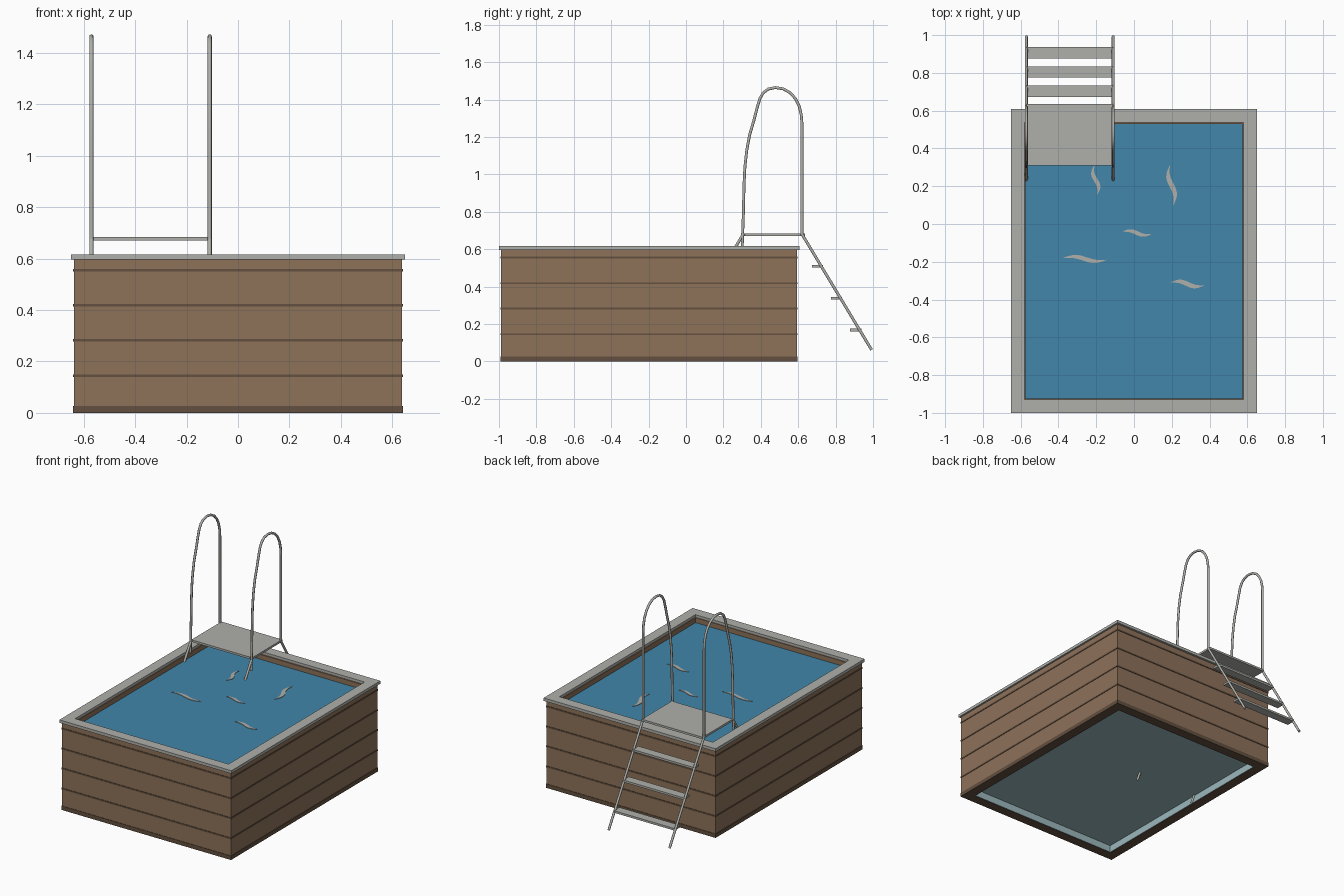
import bpy, bmesh, math
from mathutils import Vector

if "Cube" in bpy.data.objects:
    bpy.data.objects.remove(bpy.data.objects["Cube"])


def material(name, r, g, b):
    m = bpy.data.materials.new(name)
    m.use_nodes = True
    m.diffuse_color = (r, g, b, 1)
    m.node_tree.nodes["Principled BSDF"].inputs["Base Color"].default_value = (r, g, b, 1)
    return m


wood = material("wood brown", 0.27, 0.168, 0.102)
seam = material("dark wood", 0.125, 0.08, 0.05)
grey = material("light grey", 0.43, 0.43, 0.405)
blue = material("water blue", 0.053, 0.24, 0.4)
liner = material("pale teal", 0.33, 0.48, 0.51)


def finish(name, bm, mat):
    bmesh.ops.recalc_face_normals(bm, faces=bm.faces)
    mesh = bpy.data.meshes.new(name)
    bm.to_mesh(mesh)
    bm.free()
    mesh.materials.append(mat)
    obj = bpy.data.objects.new(name, mesh)
    bpy.context.collection.objects.link(obj)
    return obj


def box(name, x0, x1, y0, y1, z0, z1, mat):
    bm = bmesh.new()
    bmesh.ops.create_cube(bm, size=1)
    for v in bm.verts:
        v.co = Vector(((x0 + x1) / 2 + v.co.x * (x1 - x0),
                       (y0 + y1) / 2 + v.co.y * (y1 - y0),
                       (z0 + z1) / 2 + v.co.z * (z1 - z0)))
    return finish(name, bm, mat)


def frame(name, x, y0, y1, z0, z1, inset, mat):
    """Rectangular frame with open middle."""
    bm = bmesh.new()
    loops = []
    for d, z in ((0, z0), (0, z1), (inset, z1), (inset, z0)):
        a, b, c = x - d, y0 + d, y1 - d
        loops.append([bm.verts.new(p) for p in ((-a, b, z), (a, b, z), (a, c, z), (-a, c, z))])
    for i in range(4):
        p, q = loops[i], loops[(i + 1) % 4]
        for j in range(4):
            k = (j + 1) % 4
            bm.faces.new((p[j], p[k], q[k], q[j]))
    return finish(name, bm, mat)


def tube(name, points, radius, mat, sides=10):
    """Round tube along a path in the yz plane."""
    bm = bmesh.new()
    path = [Vector(p) for p in points]
    rings = []
    for i, p in enumerate(path):
        t = (path[min(i + 1, len(path) - 1)] - path[max(i - 1, 0)]).normalized()
        side = Vector((1, 0, 0))
        up = t.cross(side)
        rings.append([bm.verts.new(p + radius * (side * math.cos(a) + up * math.sin(a)))
                      for a in (2 * math.pi * k / sides for k in range(sides))])
    for p, q in zip(rings, rings[1:]):
        for j in range(sides):
            k = (j + 1) % sides
            bm.faces.new((p[j], p[k], q[k], q[j]))
    bm.faces.new(rings[0])
    bm.faces.new(rings[-1])
    obj = finish(name, bm, mat)
    bpy.ops.object.select_all(action="DESELECT")
    obj.select_set(True)
    bpy.context.view_layer.objects.active = obj
    bpy.ops.object.shade_smooth_by_angle(angle=math.radians(50))


def ripple(name, start, end, bend, width, z):
    """Thin S-shaped sliver lying on the water."""
    a, b = Vector(start), Vector(end)
    n = Vector((a.y - b.y, b.x - a.x)).normalized()
    bm = bmesh.new()
    rows = []
    steps = 14
    for i in range(steps + 1):
        t = i / steps
        c = a.lerp(b, t) + n * bend * math.sin(2 * math.pi * t)
        w = n * (width * math.sin(math.pi * t) + 0.001)
        rows.append([bm.verts.new((*p, z)) for p in (c + w, c - w)])
    for p, q in zip(rows, rows[1:]):
        bm.faces.new((p[0], p[1], q[1], q[0]))
    ext = bmesh.ops.extrude_face_region(bm, geom=bm.faces[:])
    for v in ext["geom"]:
        if isinstance(v, bmesh.types.BMVert):
            v.co.z += 0.003
    finish(name, bm, grey)


# Pool body, seams between boards, rim
frame("board_walls", 0.638, -0.988, 0.593, 0.004, 0.598, 0.063, wood)
frame("base_board", 0.641, -0.991, 0.596, 0, 0.027, 0.066, seam)
for i, z in enumerate((0.145, 0.283, 0.418, 0.555)):
    frame(f"board_seam_{i + 1}", 0.641, -0.991, 0.596, z - 0.005, z + 0.005, 0.02, seam)
frame("pool_rim", 0.65, -1, 0.608, 0.596, 0.616, 0.07, grey)

# Basin underside and water
frame("basin_skirt", 0.5755, -0.9255, 0.5305, 0.002, 0.06, 0.004, liner)
box("basin_floor", -0.575, 0.575, -0.925, 0.53, 0.05, 0.07, liner)
WATER = 0.565
box("water", -0.5748, 0.5748, -0.9248, 0.5298, WATER - 0.02, WATER, blue)
for i, (s, e, bend, w) in enumerate((
        ((-0.21, 0.31), (-0.195, 0.155), -0.012, 0.011),
        ((0.19, 0.31), (0.208, 0.1), -0.014, 0.013),
        ((-0.06, -0.04), (0.09, -0.055), 0.008, 0.010),
        ((-0.375, -0.18), (-0.145, -0.19), 0.010, 0.011),
        ((0.195, -0.31), (0.37, -0.325), 0.010, 0.012))):
    ripple(f"ripple_{i + 1}", s, e, bend, w, WATER)

# Ladder rails: handrail arch, outer leg, inner leg
ARCH = ((0.62, 0.68), (0.62, 1.27), (0.616, 1.32), (0.605, 1.365), (0.585, 1.405),
        (0.557, 1.436), (0.52, 1.457), (0.478, 1.464), (0.44, 1.456), (0.413, 1.436),
        (0.395, 1.405), (0.38, 1.355), (0.362, 1.285), (0.34, 1.21), (0.325, 1.13),
        (0.315, 1.04), (0.31, 0.94), (0.307, 0.8), (0.3, 0.6))
LEFT, RIGHT = -0.11, -0.57
for side, x in (("left", LEFT), ("right", RIGHT)):
    tube(f"handrail_{side}", [(x, y, z) for y, z in ARCH], 0.008, grey)
    tube(f"outer_leg_{side}", [(x, 0.617, 0.685), (x, 0.992, 0.062)], 0.008, grey)
    tube(f"inner_leg_{side}", [(x, 0.309, 0.685), (x, -0.098, 0.006)], 0.008, grey)

# Platform and treads on both flights
box("platform", RIGHT, LEFT, 0.31, 0.635, 0.67, 0.684, grey)
for i in range(3):
    y, z = 0.703 + 0.102 * i, 0.508 - 0.17 * i
    box(f"outer_tread_{i + 1}", RIGHT, LEFT, y - 0.03, y + 0.03, z - 0.007, z + 0.007, grey)
    y = 0.926 - y
    box(f"inner_tread_{i + 1}", RIGHT, LEFT, y - 0.03, y + 0.03, z - 0.007, z + 0.007, grey)
